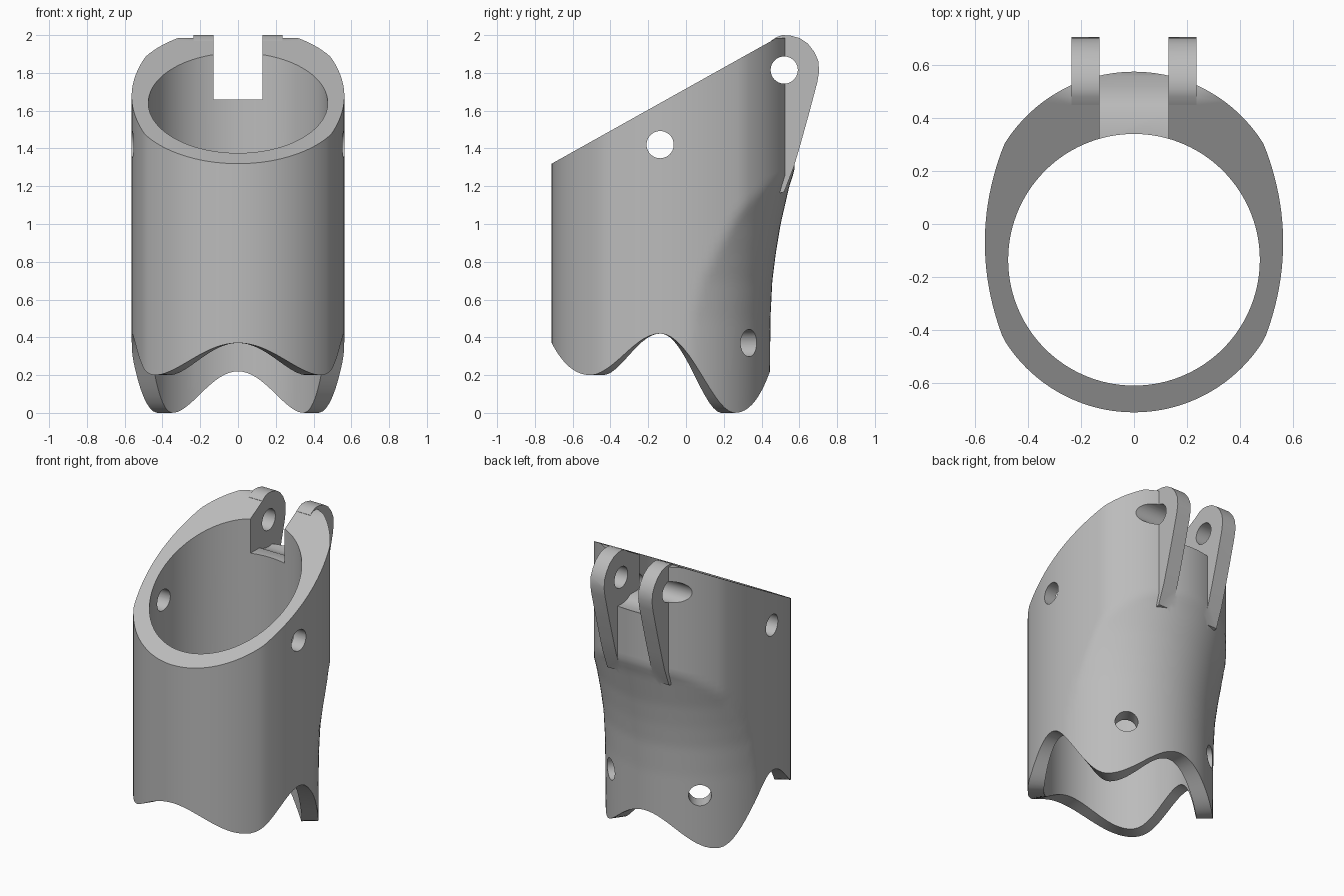
import bpy, bmesh, math
from mathutils import Matrix, Vector

if "Cube" in bpy.data.objects:
    bpy.data.objects.remove(bpy.data.objects["Cube"])

AXIS_Y = -0.135      # centre of the bore
BORE = 0.475
COLS, ROWS = 120, 56

grey = bpy.data.materials.new("plain grey")
grey.use_nodes = True
grey.diffuse_color = (0.5, 0.5, 0.5, 1)
grey.node_tree.nodes["Principled BSDF"].inputs["Base Color"].default_value = (0.5, 0.5, 0.5, 1)


def make_object(name, bm):
    bmesh.ops.recalc_face_normals(bm, faces=bm.faces)
    mesh = bpy.data.meshes.new(name)
    bm.to_mesh(mesh)
    bm.free()
    mesh.materials.append(grey)
    obj = bpy.data.objects.new(name, mesh)
    bpy.context.collection.objects.link(obj)
    return obj


def prism(name, outline, x0, x1):
    """Extrude a y-z outline along x."""
    bm = bmesh.new()
    face = bm.faces.new([bm.verts.new((x0, y, z)) for y, z in outline])
    new = bmesh.ops.extrude_face_region(bm, geom=[face])["geom"]
    moved = [v for v in new if isinstance(v, bmesh.types.BMVert)]
    bmesh.ops.translate(bm, verts=moved, vec=(x1 - x0, 0, 0))
    return make_object(name, bm)


def rod(name, centre, direction, length, radius=0.072):
    bm = bmesh.new()
    turn = Vector(direction).to_track_quat("Z", "Y").to_matrix().to_4x4()
    bmesh.ops.create_cone(bm, cap_ends=True, segments=40, radius1=radius, radius2=radius,
                          depth=length, matrix=Matrix.Translation(centre) @ turn)
    return make_object(name, bm)


def combine(target, other, operation):
    mod = target.modifiers.new("combine", "BOOLEAN")
    mod.operation, mod.object, mod.solver = operation, other, "EXACT"
    bpy.context.view_layer.objects.active = target
    bpy.ops.object.modifier_apply(modifier=mod.name)
    bpy.data.objects.remove(other)


def interpolate(points, t, smooth=False):
    for (a, va), (b, vb) in zip(points, points[1:]):
        if t <= b:
            f = max(0, (t - a) / (b - a))
            if smooth:
                f = (1 - math.cos(math.pi * f)) / 2
            return va + (vb - va) * f
    return points[-1][1]


def inside_plan(x, y):
    """Plan outline: round front and back with flatter sides."""
    if abs(x) > 0.563 - 0.53 * (y + 0.07) ** 2:
        return False
    if y < AXIS_Y:
        return math.hypot(x, y - AXIS_Y) <= 0.576
    return y < 0 or math.hypot(x, y) <= 0.575


def plan_radius(t):
    low, high = 0.4, 0.8
    for _ in range(24):
        mid = (low + high) / 2
        if inside_plan(mid * math.cos(t), AXIS_Y + mid * math.sin(t)):
            low = mid
        else:
            high = mid
    return low


# Scalloped lower rim by angle, and the flare of the back by height
RIM = [(-90, 0.37), (-40, 0.2), (0, 0.42), (43, 0.0), (90, 0.22)]
FLARE = [(0, 0.578), (0.5, 0.582), (0.7, 0.592), (0.85, 0.611), (1.0, 0.636),
         (1.2, 0.682), (1.3, 0.715), (2.0, 0.95)]

# Tube: rings of outer and inner wall joined at top and bottom
bm = bmesh.new()
columns = []
for i in range(COLS):
    t = 2 * math.pi * i / COLS
    c, s = math.cos(t), math.sin(t)
    bottom = interpolate(RIM, math.degrees(math.asin(s)), True)
    widest = plan_radius(t)
    column = []
    for j in range(ROWS + 1):
        z = bottom + (2.1 - bottom) * j / ROWS
        r = min(widest, interpolate(FLARE, z))
        column.append(bm.verts.new((r * c, AXIS_Y + r * s, z)))
    for z in (2.1, bottom):
        column.append(bm.verts.new((BORE * c, AXIS_Y + BORE * s, z)))
    columns.append(column)
for i in range(COLS):
    a, b = columns[i], columns[(i + 1) % COLS]
    for j in range(len(a)):
        k = (j + 1) % len(a)
        bm.faces.new((a[j], b[j], b[k], a[k]))
body = make_object("sleeve_body", bm)

# Slanted top with a short level step at the back
slope = 0.559
cut = prism("top_cutter", [(-1, 1.32 - 0.29 * slope), (0.48, 1.985), (1, 1.985), (1, 3), (-1, 3)], -1, 1)
combine(body, cut, "DIFFERENCE")

# Pair of hinge lugs
LUG = [(0.45, 1.15), (0.52, 1.17), (0.57, 1.3), (0.6, 1.4), (0.65, 1.58), (0.695, 1.75),
       (0.705, 1.81), (0.7, 1.865), (0.68, 1.91), (0.645, 1.955), (0.6, 1.985),
       (0.55, 1.998), (0.51, 2.0), (0.48, 1.99), (0.45, 1.97)]
for side in (-1, 1):
    combine(body, prism("hinge_lug", LUG, side * 0.13, side * 0.235), "UNION")

# Notch between the lugs, with a hollowed floor for the hinge
notch = [(0.2, 2.2), (0.2, 1.66), (0.42, 1.66), (0.45, 1.643), (0.485, 1.633),
         (0.52, 1.63), (0.56, 1.634), (0.62, 1.65), (0.9, 1.7), (0.9, 2.2)]
combine(body, prism("notch_cutter", notch, -0.13, 0.13), "DIFFERENCE")

# Hinge pin hole and side holes
combine(body, rod("pin_hole", (0, 0.52, 1.815), (1, 0, 0), 2), "DIFFERENCE")
combine(body, rod("side_hole", (0, -0.137, 1.42), (1, 0, 0), 2), "DIFFERENCE")

# Two lower holes through the back wall
for angle in (54, 126):
    d = Vector((math.cos(math.radians(angle)), math.sin(math.radians(angle)), 0))
    combine(body, rod("lower_hole", Vector((0, AXIS_Y, 0.37)) + d * 0.55, d, 0.5), "DIFFERENCE")

bpy.ops.object.select_all(action="DESELECT")
body.select_set(True)
bpy.context.view_layer.objects.active = body
bpy.ops.object.shade_smooth_by_angle(angle=math.radians(30))
